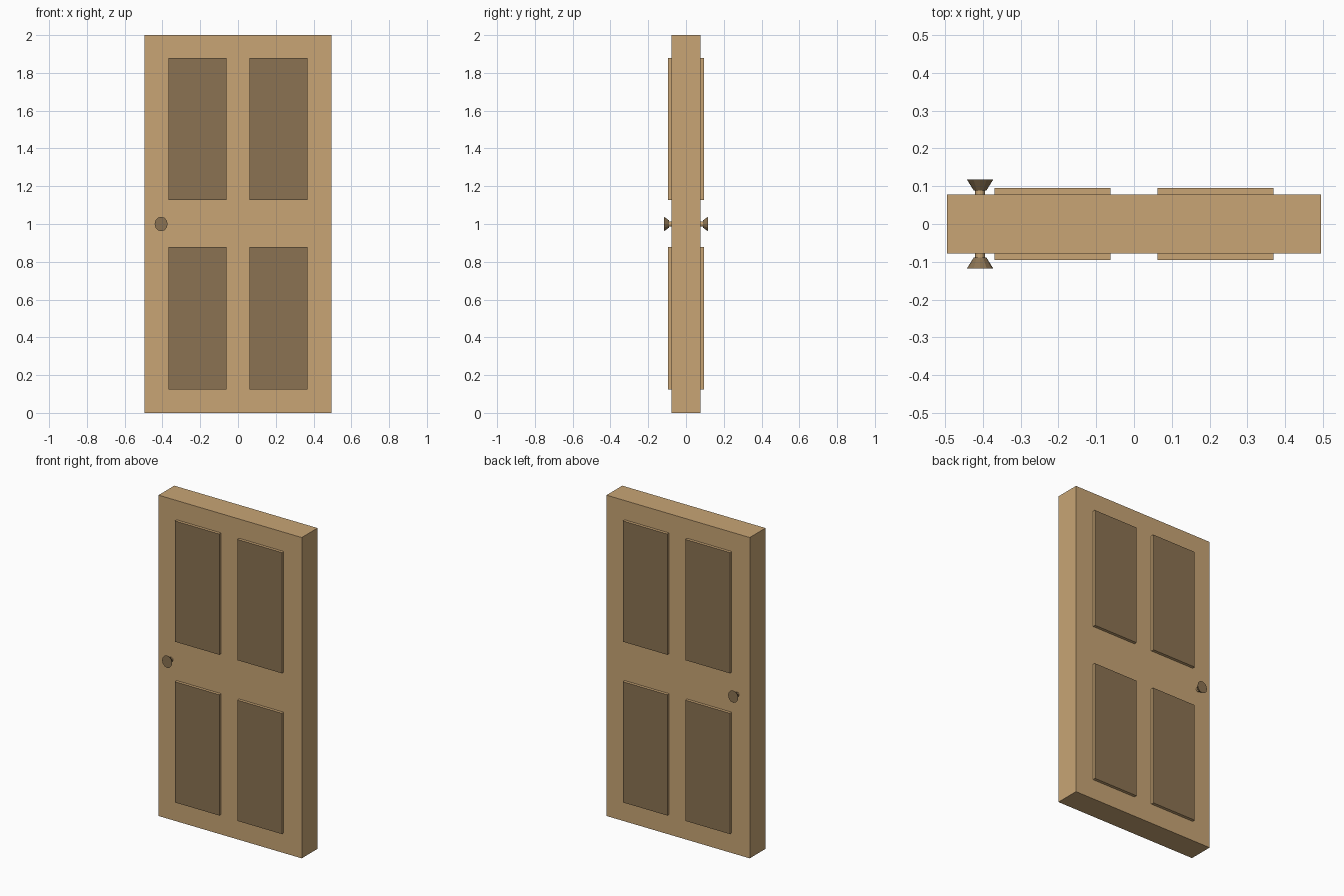
import bpy, bmesh, math
from mathutils import Matrix

if "Cube" in bpy.data.objects:
    bpy.data.objects.remove(bpy.data.objects["Cube"])


def material(name, rgb):
    m = bpy.data.materials.new(name)
    m.diffuse_color = (*rgb, 1)
    m.use_nodes = True
    m.node_tree.nodes["Principled BSDF"].inputs["Base Color"].default_value = m.diffuse_color
    return m


light_wood = material("light wood", (0.578, 0.376, 0.178))
dark_wood = material("dark wood", (0.258, 0.171, 0.084))


def finish(name, bm, mats):
    bmesh.ops.recalc_face_normals(bm, faces=bm.faces[:])
    mesh = bpy.data.meshes.new(name)
    bm.to_mesh(mesh)
    bm.free()
    for m in mats:
        mesh.materials.append(m)
    obj = bpy.data.objects.new(name, mesh)
    bpy.context.collection.objects.link(obj)
    return obj


def box(name, center, size, mats, dark_front=False):
    bm = bmesh.new()
    bmesh.ops.create_cube(bm, size=1, matrix=Matrix.Translation(center) @ Matrix.Diagonal((*size, 1)))
    bm.normal_update()
    if dark_front:
        # broad faces dark, thin edges light
        for f in bm.faces:
            f.material_index = int(abs(f.normal.y) > 0.9)
    return finish(name, bm, mats)


# Door slab
SLAB = 0.0775
box("door_slab", (0, 0, 1), (0.988, 2 * SLAB, 2), [light_wood])

# Raised panels on both faces
for side, label in ((-1, "front"), (1, "back")):
    for x in (-0.2157, 0.2157):
        for z in (0.5015, 1.5035):
            box(f"{label}_panel", (x, side * 0.0835, z), (0.307, 0.024, 0.753),
                [light_wood, dark_wood], True)


# Flared knobs: (distance from centre, radius) rings, slightly taller than wide
def knob(name, side, sides=12):
    profile = [(0.070, 0.013), (0.089, 0.013), (0.089, 0.017), (0.117, 0.0345)]
    bm = bmesh.new()
    rings = []
    for y, r in profile:
        rings.append([bm.verts.new((-0.407 + r * math.cos(2 * math.pi * i / sides), side * y,
                                    1 + 1.11 * r * math.sin(2 * math.pi * i / sides)))
                      for i in range(sides)])
    for k, (a, b) in enumerate(zip(rings, rings[1:])):
        for i in range(sides):
            j = (i + 1) % sides
            f = bm.faces.new((a[i], a[j], b[j], b[i]))
            f.material_index = int(k > 0)
    bm.faces.new(rings[0])
    bm.faces.new(rings[-1]).material_index = 1
    return finish(name, bm, [light_wood, dark_wood])


knob("front_knob", -1)
knob("back_knob", 1)
